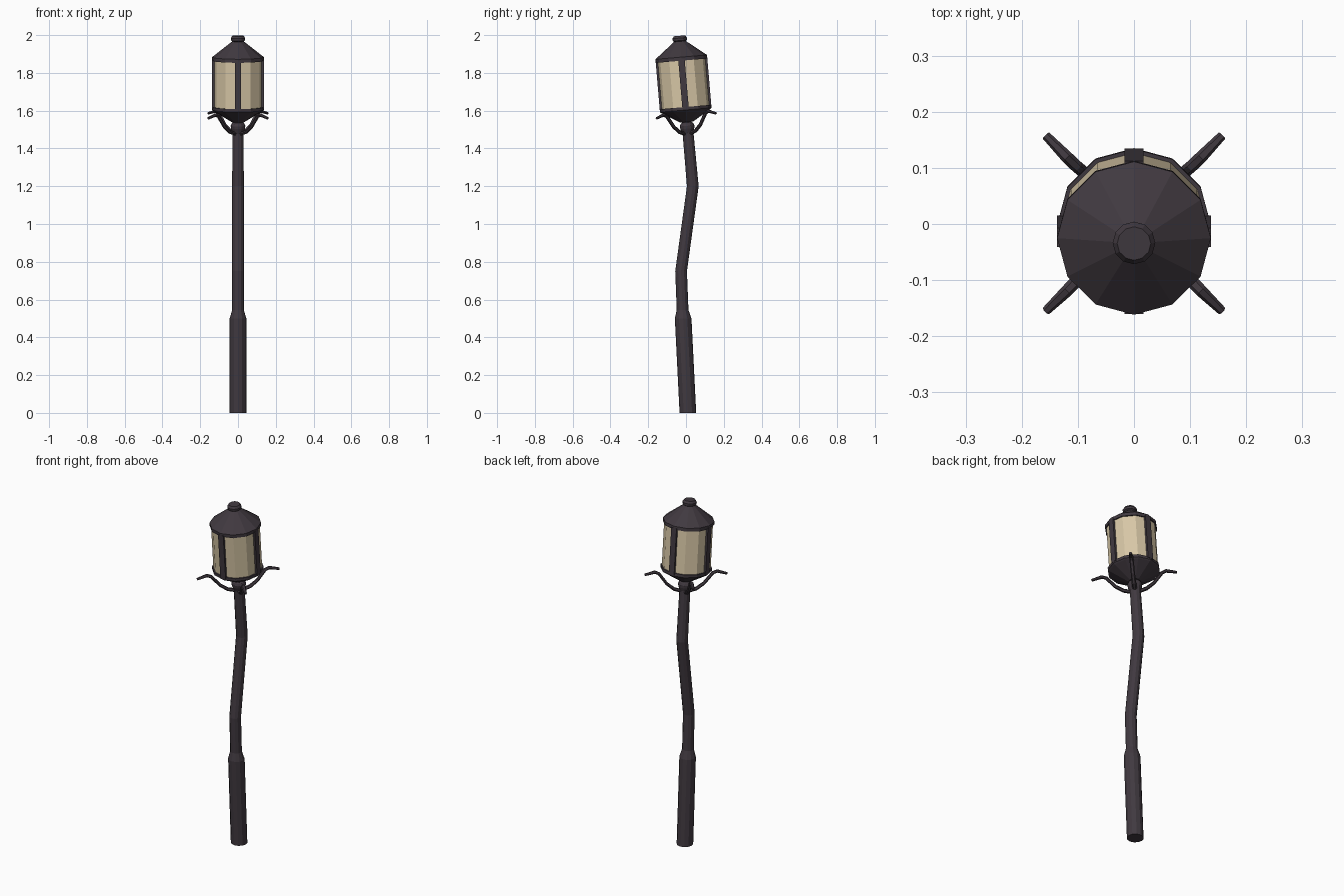
import bpy, bmesh, math
from mathutils import Vector, Matrix

if "Cube" in bpy.data.objects:
    bpy.data.objects.remove(bpy.data.objects["Cube"])


def material(name, rgb):
    m = bpy.data.materials.new(name)
    m.diffuse_color = (*rgb, 1)
    m.use_nodes = True
    m.node_tree.nodes["Principled BSDF"].inputs["Base Color"].default_value = m.diffuse_color
    return m


IRON = material("dark iron", (0.052, 0.041, 0.051))
GLASS = material("warm glass", (0.68, 0.57, 0.38))

# Frame of the leaning lantern head: origin at the pole top, leaning to the front
HEAD = Matrix.Translation((0, 0.01, 1.47)) @ Matrix.Rotation(0.085, 4, 'X')


def make(name, bm, mat, matrix=None):
    bmesh.ops.recalc_face_normals(bm, faces=bm.faces)
    if matrix:
        bm.transform(matrix)
    me = bpy.data.meshes.new(name)
    bm.to_mesh(me)
    bm.free()
    me.materials.append(mat)
    ob = bpy.data.objects.new(name, me)
    bpy.context.collection.objects.link(ob)
    return ob


def loft(name, rings, mat, matrix=None):
    """Skin a list of closed point rings and cap both ends."""
    bm = bmesh.new()
    loops = [[bm.verts.new(p) for p in ring] for ring in rings]
    n = len(loops[0])
    for a, b in zip(loops, loops[1:]):
        for i in range(n):
            j = (i + 1) % n
            bm.faces.new((a[i], a[j], b[j], b[i]))
    bm.faces.new(loops[0][::-1])
    bm.faces.new(loops[-1])
    return make(name, bm, mat, matrix)


def circle(r, z, n=12, y=0):
    return [Vector((r * math.cos(2 * math.pi * i / n),
                    y + r * math.sin(2 * math.pi * i / n), z)) for i in range(n)]


def lathe(name, profile, mat, n=12):
    return loft(name, [circle(r, h, n) for r, h in profile], mat, HEAD)


# Crooked pole with thick foot: (y, z, radius)
path = [(0.01, 0, 0.044), (-0.015, 0.5, 0.044), (-0.018, 0.545, 0.031),
        (-0.026, 0.75, 0.031), (0.036, 1.2, 0.031), (0.01, 1.49, 0.029)]
loft("pole", [circle(r, z, 12, y) for y, z, r in path], IRON)

# Collar and neck under the lantern
lathe("collar", [(0.028, 0.01), (0.037, 0.035), (0.039, 0.05), (0.034, 0.062),
                 (0.026, 0.068), (0.026, 0.08)], IRON)

# Lantern bowl, glass, roof and knob
lathe("lantern_base", [(0.034, 0.07), (0.130, 0.128), (0.137, 0.134),
                       (0.137, 0.150), (0.120, 0.150)], IRON)
lathe("glass", [(0.130, 0.145), (0.130, 0.402)], GLASS)
lathe("roof", [(0.120, 0.396), (0.137, 0.396), (0.137, 0.415),
               (0.034, 0.496), (0.022, 0.504)], IRON)
lathe("knob", [(0.024, 0.494), (0.037, 0.503), (0.038, 0.516),
               (0.030, 0.528)], IRON)

# Four upright bars, wrapped round the corners of the glass
for k in range(4):
    bm = bmesh.new()
    bmesh.ops.create_cube(bm, size=1)
    bm.transform(Matrix.Rotation(k * math.pi / 2, 4, 'Z')
                 @ Matrix.Translation((0.130, 0, 0.273))
                 @ Matrix.Diagonal((0.014, 0.034, 0.262, 1)))
    make(f"bar_{k + 1}", bm, IRON, HEAD)

# Four curled arms on the diagonals: (distance out, height, half width)
arm = [(0.010, 0.005, 0.012), (0.060, 0.020, 0.012), (0.100, 0.050, 0.011),
       (0.145, 0.108, 0.011), (0.168, 0.118, 0.011), (0.222, 0.103, 0.008)]
for k in range(4):
    rings = []
    for i, (s, h, r) in enumerate(arm):
        a, b = arm[max(i - 1, 0)], arm[min(i + 1, len(arm) - 1)]
        t = Vector((b[0] - a[0], 0, b[1] - a[1])).normalized()
        up = Vector((-t.z, 0, t.x))
        rings.append([Vector((s, 0, h)) + r * (math.cos(q) * Vector((0, 1, 0))
                      + 0.8 * math.sin(q) * up)
                      for q in [j * math.pi / 3 for j in range(6)]])
    loft(f"arm_{k + 1}", rings, IRON,
         HEAD @ Matrix.Rotation(math.pi / 4 + k * math.pi / 2, 4, 'Z'))
